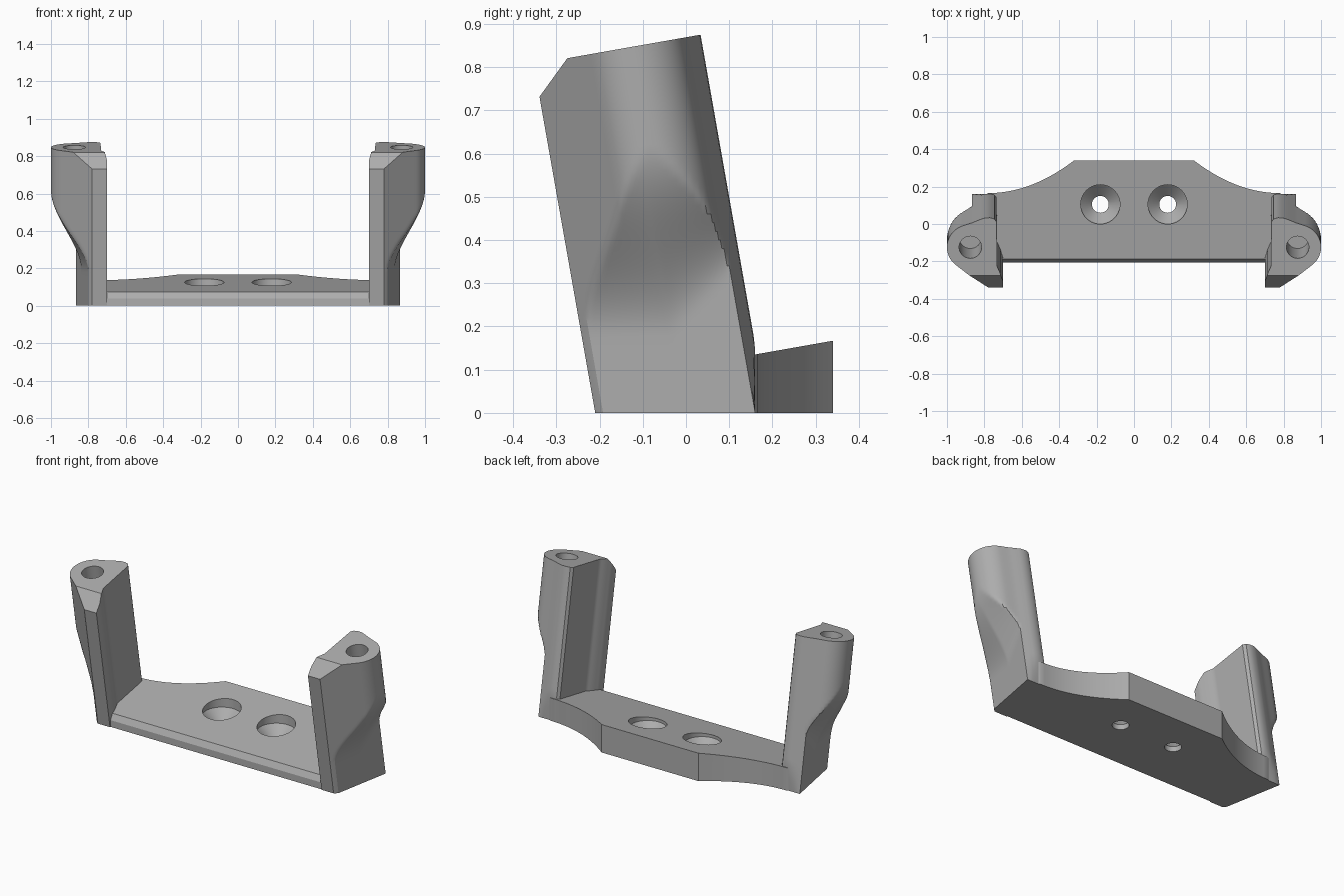
import bpy, bmesh, math
from mathutils import Vector, Matrix

if "Cube" in bpy.data.objects:
    bpy.data.objects.remove(bpy.data.objects["Cube"], do_unlink=True)

LEAN = math.tan(math.radians(10))

grey = bpy.data.materials.new("plain grey")
grey.use_nodes = True
grey.diffuse_color = (0.42, 0.42, 0.42, 1)
grey.node_tree.nodes["Principled BSDF"].inputs["Base Color"].default_value = (0.42, 0.42, 0.42, 1)


def loft(rings):
    """Closed solid through a stack of equal rings."""
    bm = bmesh.new()
    rows = [[bm.verts.new(p) for p in ring] for ring in rings]
    n = len(rows[0])
    for a, b in zip(rows, rows[1:]):
        for i in range(n):
            j = (i + 1) % n
            bm.faces.new((a[i], a[j], b[j], b[i]))
    bm.faces.new(rows[0][::-1])
    bm.faces.new(rows[-1])
    return bm


def cut(bm, point, normal):
    """Slice off everything beyond a plane and cap the opening."""
    geom = bm.verts[:] + bm.edges[:] + bm.faces[:]
    res = bmesh.ops.bisect_plane(bm, geom=geom, dist=1e-5, plane_co=point,
                                 plane_no=normal, clear_outer=True)
    edges = [e for e in res["geom_cut"] if isinstance(e, bmesh.types.BMEdge)]
    bmesh.ops.edgenet_fill(bm, edges=edges)


def finish(name, bm):
    bmesh.ops.remove_doubles(bm, verts=bm.verts[:], dist=1e-5)
    bmesh.ops.recalc_face_normals(bm, faces=bm.faces[:])
    mesh = bpy.data.meshes.new(name)
    bm.to_mesh(mesh)
    bm.free()
    obj = bpy.data.objects.new(name, mesh)
    bpy.context.collection.objects.link(obj)
    mesh.materials.append(grey)
    return obj


def activate(obj):
    bpy.ops.object.select_all(action="DESELECT")
    obj.select_set(True)
    bpy.context.view_layer.objects.active = obj


def drill(obj, profile, matrix):
    """Subtract a turned shape given as (radius, height) pairs."""
    angles = [math.tau * i / 40 for i in range(40)]
    bm = loft([[(r * math.cos(a), r * math.sin(a), z) for a in angles] for r, z in profile])
    cutter = finish("hole_cutter", bm)
    cutter.data.transform(matrix)
    cutter.hide_render = True
    mod = obj.modifiers.new("hole", "BOOLEAN")
    mod.operation, mod.solver, mod.object = "DIFFERENCE", "EXACT", cutter
    activate(obj)
    bpy.ops.object.modifier_apply(modifier=mod.name)
    bpy.data.objects.remove(cutter, do_unlink=True)


def smooth(obj):
    activate(obj)
    bpy.ops.object.shade_smooth_by_angle(angle=math.radians(28))


# Base plate: concave shoulders, top sloping up to the back, bevelled front
side = [(0.32 + 0.46 * i / 16, 0.165 + 0.175 * (1 - i / 16) ** 2) for i in range(17)]
side += [(0.79, 0.16), (0.76, -0.205)]
outline = side + [(-x, y) for x, y in reversed(side)]
bm = loft([[(x, y, z) for x, y in outline] for z in (0, 0.3)])
cut(bm, Vector((0, 0, 0.107)), Vector((0, -LEAN, 1)))
cut(bm, Vector((0, -0.205, 0.04)), Vector((0, -0.033, 0.018)))
plate = finish("base_plate", bm)

# Countersunk screw holes
for x in (-0.18, 0.18):
    drill(plate, [(0.045, -0.1), (0.045, 0.03), (0.105, 0.09), (0.105, 0.3)],
          Matrix.Translation((x, 0.105, 0)))
smooth(plate)

# Post cross-section: thin front fin, round boss, rounded rear corner
BOSS = Vector((0.875, 0.025))
RADIUS = 0.125
arc = [math.radians(-52 + 122 * i / 28) for i in range(29)]
corners = [(0.735, 0.165), (0.732, -0.08), (0.715, -0.12), (0.70, -0.17), (0.70, -0.21), (0.78, -0.21)]
corners += [(BOSS.x + RADIUS * math.cos(a), BOSS.y + RADIUS * math.sin(a)) for a in arc]
corners += [(0.895, 0.150), (0.865, 0.160), (0.83, 0.175), (0.80, 0.186), (0.77, 0.188), (0.747, 0.181)]
section = []
for a, b in zip(corners, corners[1:] + corners[:1]):
    a, b = Vector(a), Vector(b)
    steps = max(1, round((b - a).length / 0.015))
    section += [a.lerp(b, i / steps) for i in range(steps)]


def clamp(t):
    return min(1.0, max(0.0, t))


def outer_limit(y, z):
    """Outer side: slanted foot swelling out in an S-curve to the boss."""
    foot = 0.80 + 0.065 * (y + 0.19) / 0.35
    start = 0.18 + 0.14 * clamp(y / 0.16)
    t = clamp((z - start) / (0.62 - start))
    return foot + (1.0 - foot) * t * t * (3 - 2 * t)


levels = [0, 0.07, 0.145] + [0.18 + 0.02 * i for i in range(23)] + [0.75, 1.0]
bm = loft([[(min(p.x, outer_limit(p.y, z)), min(p.y - LEAN * z, 0.16), z) for p in section]
           for z in levels])
cut(bm, Vector((0, 0, 0.869)), Vector((0, -LEAN, 1)))
cut(bm, Vector((0, -0.275, 0.82)), Vector((0, -0.09, 0.065)))
post = finish("side_posts", bm)

# Blind hole down the leaning boss
top = Vector((BOSS.x, BOSS.y - LEAN * 0.845, 0.845))
drill(post, [(0.06, -0.3), (0.06, 0.2)],
      Matrix.Translation(top) @ Matrix.Rotation(math.radians(10), 4, "X"))

# Second post by mirroring
mod = post.modifiers.new("mirror", "MIRROR")
mod.use_clip = False
activate(post)
bpy.ops.object.modifier_apply(modifier=mod.name)
smooth(post)
